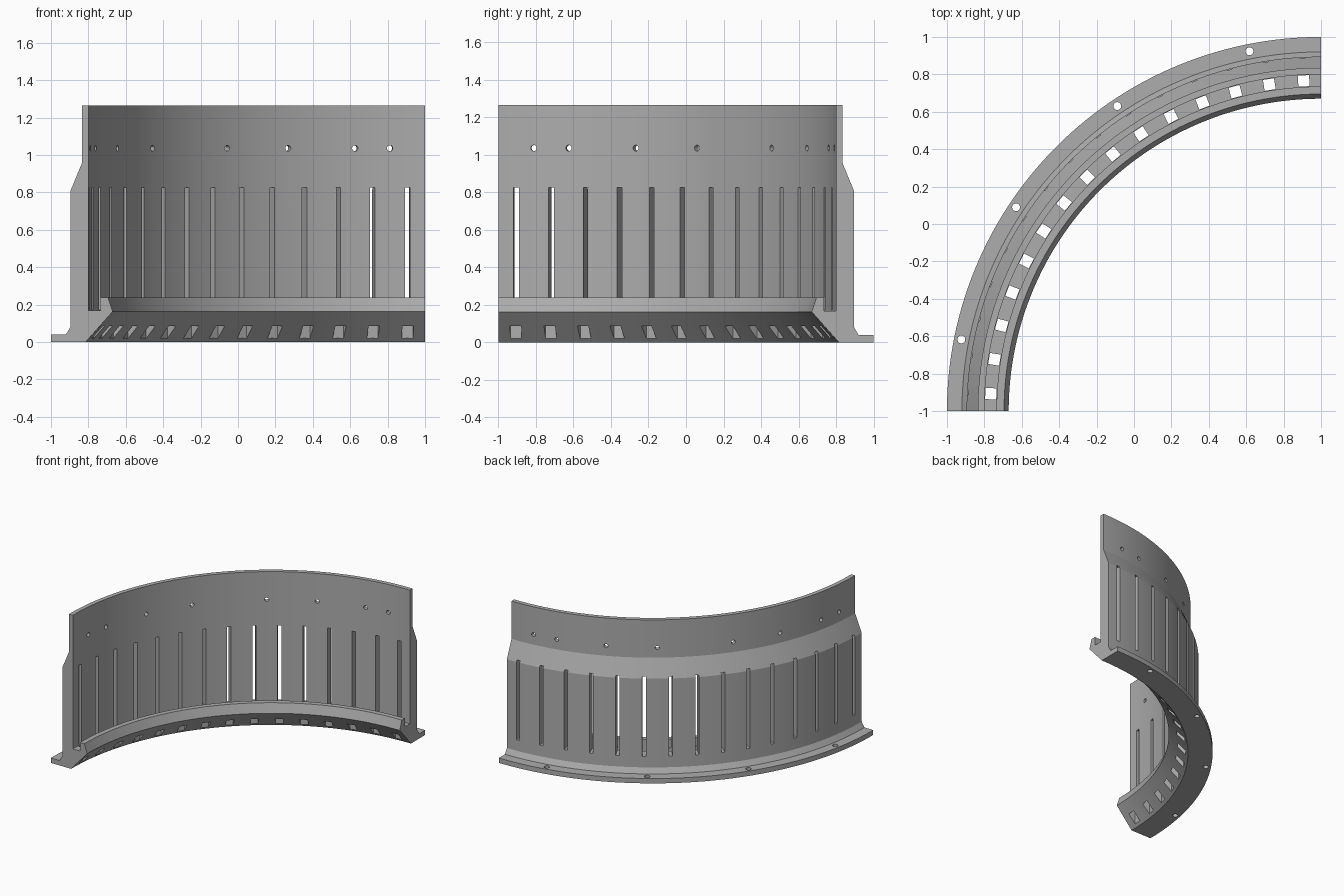
import bpy, bmesh
from math import radians, sin, cos, pi
from mathutils import Matrix, Vector

cube = bpy.data.objects.get("Cube")
if cube:
    bpy.data.objects.remove(cube)

grey = bpy.data.materials.new("mid grey")
grey.use_nodes = True
grey.diffuse_color = (0.42, 0.42, 0.42, 1)
grey.node_tree.nodes["Principled BSDF"].inputs["Base Color"].default_value = (0.42, 0.42, 0.42, 1)

AXIS = Vector((1, -1, 0))   # centre of the quarter ring
SEGMENTS = 90


def add_object(name, bm):
    bmesh.ops.recalc_face_normals(bm, faces=bm.faces[:])
    mesh = bpy.data.meshes.new(name)
    bm.to_mesh(mesh)
    bm.free()
    mesh.materials.append(grey)
    obj = bpy.data.objects.new(name, mesh)
    bpy.context.collection.objects.link(obj)
    return obj


def polar(degrees, radius, z):
    """Frame on the ring: local x points outward, z stays up."""
    a = radians(90 + degrees)
    place = AXIS + Vector((radius * cos(a), radius * sin(a), z))
    return Matrix.Translation(place) @ Matrix.Rotation(a, 4, 'Z')


def add_box(bm, degrees, r0, r1, z0, z1, width):
    size = Matrix.Diagonal((r1 - r0, width, z1 - z0, 1))
    bmesh.ops.create_cube(bm, size=1, matrix=polar(degrees, (r0 + r1) / 2, (z0 + z1) / 2) @ size)


def add_pin(bm, degrees, radius, z, diameter, length, tilt=0):
    bmesh.ops.create_cone(bm, cap_ends=True, segments=20, radius1=diameter / 2,
                          radius2=diameter / 2, depth=length,
                          matrix=polar(degrees, radius, z) @ Matrix.Rotation(tilt, 4, 'Y'))


# Ring section as (radius, height): flange, tall wall, channel, sloped lip
section = [(1.815, 0), (2, 0), (2, 0.04), (1.92, 0.04), (1.895, 0.082), (1.895, 0.81),
           (1.835, 0.955), (1.835, 1.265), (1.8, 1.265), (1.8, 0.168), (1.735, 0.168),
           (1.735, 0.238), (1.695, 0.238), (1.67, 0.163)]
bm = bmesh.new()
rings = []
for i in range(SEGMENTS + 1):
    frame = [polar(90 * i / SEGMENTS, r, z).translation for r, z in section]
    rings.append([bm.verts.new(p) for p in frame])
for a, b in zip(rings, rings[1:]):
    for j in range(len(section)):
        k = (j + 1) % len(section)
        bm.faces.new((a[j], a[k], b[k], b[j]))
bm.faces.new(rings[0])
bm.faces.new(rings[-1])
ring = add_object("quarter_ring_wall", bm)

# Tall wall slots, wall bolt holes and flange bolt holes
wall_cuts = bmesh.new()
drain_cuts = bmesh.new()
for i in range(15):
    angle = 3 + 6 * i
    add_box(wall_cuts, angle, 1.76, 1.95, 0.172, 0.825, 0.028)
    add_box(drain_cuts, angle, 1.738, 1.797, -0.1, 0.2, 0.06)
for angle in (6, 12, 24, 36, 54, 66, 78, 84):
    add_pin(wall_cuts, angle, 1.82, 1.036, 0.032, 0.2, pi / 2)
for i in range(4):
    add_pin(wall_cuts, 11.25 + 22.5 * i, 1.961, 0.02, 0.042, 0.2)

# Cut the openings, then discard the cutters
bpy.context.view_layer.objects.active = ring
for name, cuts in (("wall_cutter", wall_cuts), ("drain_cutter", drain_cuts)):
    cutter = add_object(name, cuts)
    cutter.hide_render = True
    mod = ring.modifiers.new(name, 'BOOLEAN')
    mod.operation = 'DIFFERENCE'
    mod.solver = 'EXACT'
    mod.object = cutter
    bpy.ops.object.modifier_apply(modifier=mod.name)
    bpy.data.objects.remove(cutter)

bpy.ops.object.select_all(action='DESELECT')
ring.select_set(True)
bpy.ops.object.shade_smooth_by_angle(angle=radians(20))
